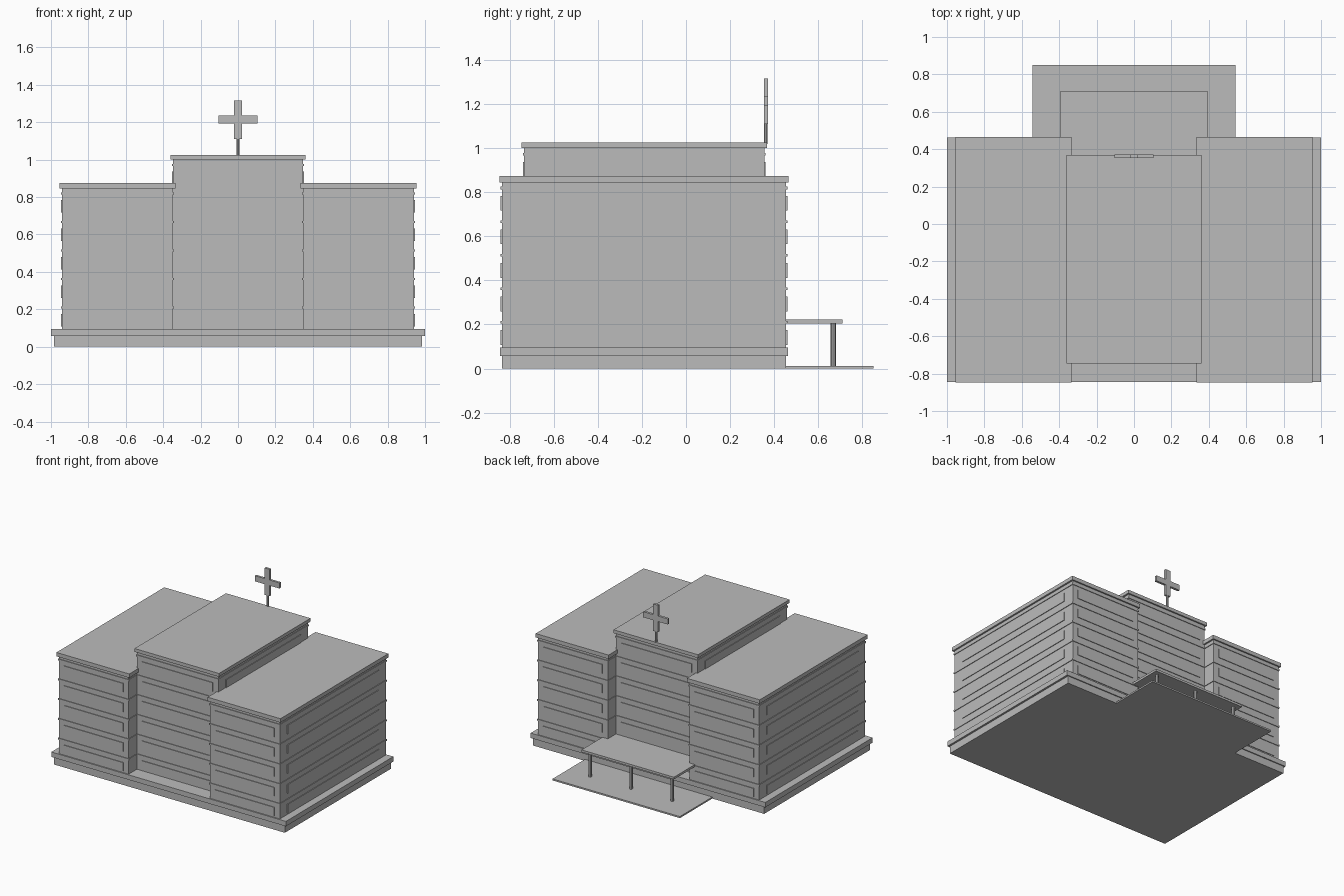
import bpy

cube = bpy.data.objects.get("Cube")
if cube:
    bpy.data.objects.remove(cube, do_unlink=True)

grey = bpy.data.materials.new("plain_grey")
grey.use_nodes = True
colour = (0.5, 0.5, 0.5, 1)
grey.diffuse_color = colour
grey.node_tree.nodes["Principled BSDF"].inputs["Base Color"].default_value = colour


def box(name, x, y, z):
    """Box spanning the given (low, high) ranges."""
    spans = (x, y, z)
    bpy.ops.mesh.primitive_cube_add(size=1, location=[(a + b) / 2 for a, b in spans])
    ob = bpy.context.object
    ob.name = name
    ob.scale = [b - a for a, b in spans]
    bpy.ops.object.transform_apply(location=False, rotation=False, scale=True)
    ob.data.materials.append(grey)
    return ob


def post(name, x, y, z, radius):
    """Low-poly round post between two heights."""
    bpy.ops.mesh.primitive_cylinder_add(vertices=8, radius=radius, depth=z[1] - z[0],
                                        location=(x, y, sum(z) / 2))
    bpy.context.object.name = name
    bpy.context.object.data.materials.append(grey)


def grow(span, d):
    return (span[0] - d, span[1] + d)


GROUND, STOREY = 0.057, 0.1525
OUT = 0.005       # projection of bands and window strips


def block(name, x, y, top, storeys, roof, sides):
    """Walls, floor bands, ribbon windows and an overhanging roof."""
    box(name + "_walls", x, y, (GROUND, top))
    box(name + "_roof", grow(x, 0.013), grow(y, 0.011), (top, roof))
    for i in range(storeys):
        z = GROUND + i * STOREY
        # floor band
        box(name + "_band", grow(x, OUT), grow(y, OUT), (z + STOREY - 0.006, z + STOREY + 0.006))
        window = (z + 0.05, z + 0.117)
        # front and back window strips
        for wall in y:
            box(name + "_window", grow(x, -0.045), grow((wall, wall), OUT), window)
        # side window strips
        for wall in sides:
            box(name + "_side_window", grow((wall, wall), OUT), grow(y, -0.09), window)


# Stepped plinth
box("plinth_base", (-0.985, 0.985), (-0.836, 0.455), (0, 0.057))
box("plinth_slab", (-1, 1), (-0.845, 0.463), (0.057, 0.095))

# Wings and taller middle block
block("left_wing", (0.347, 0.942), (-0.836, 0.455), 0.845, 5, 0.875, [0.942])
block("right_wing", (-0.942, -0.347), (-0.836, 0.455), 0.845, 5, 0.875, [-0.942])
block("middle_block", (-0.347, 0.347), (-0.735, 0.357), 1.0, 6, 1.026, [-0.347, 0.347])

# Entrance at the back
box("entrance_paving", (-0.543, 0.543), (0.4, 0.85), (0, 0.012))
box("entrance_canopy", (-0.394, 0.394), (0.35, 0.71), (0.205, 0.222))
for x in (-0.35, 0, 0.35):
    post("canopy_column", x, 0.668, (0.01, 0.207), 0.012)

# Rooftop cross on its pole
post("cross_pole", 0, 0.363, (1.02, 1.112), 0.008)
box("cross_upright", (-0.021, 0.021), (0.354, 0.372), (1.11, 1.317))
for side, x in (("left", (0.021, 0.105)), ("right", (-0.105, -0.021))):
    box(side + "_cross_arm", x, (0.354, 0.372), (1.192, 1.235))
